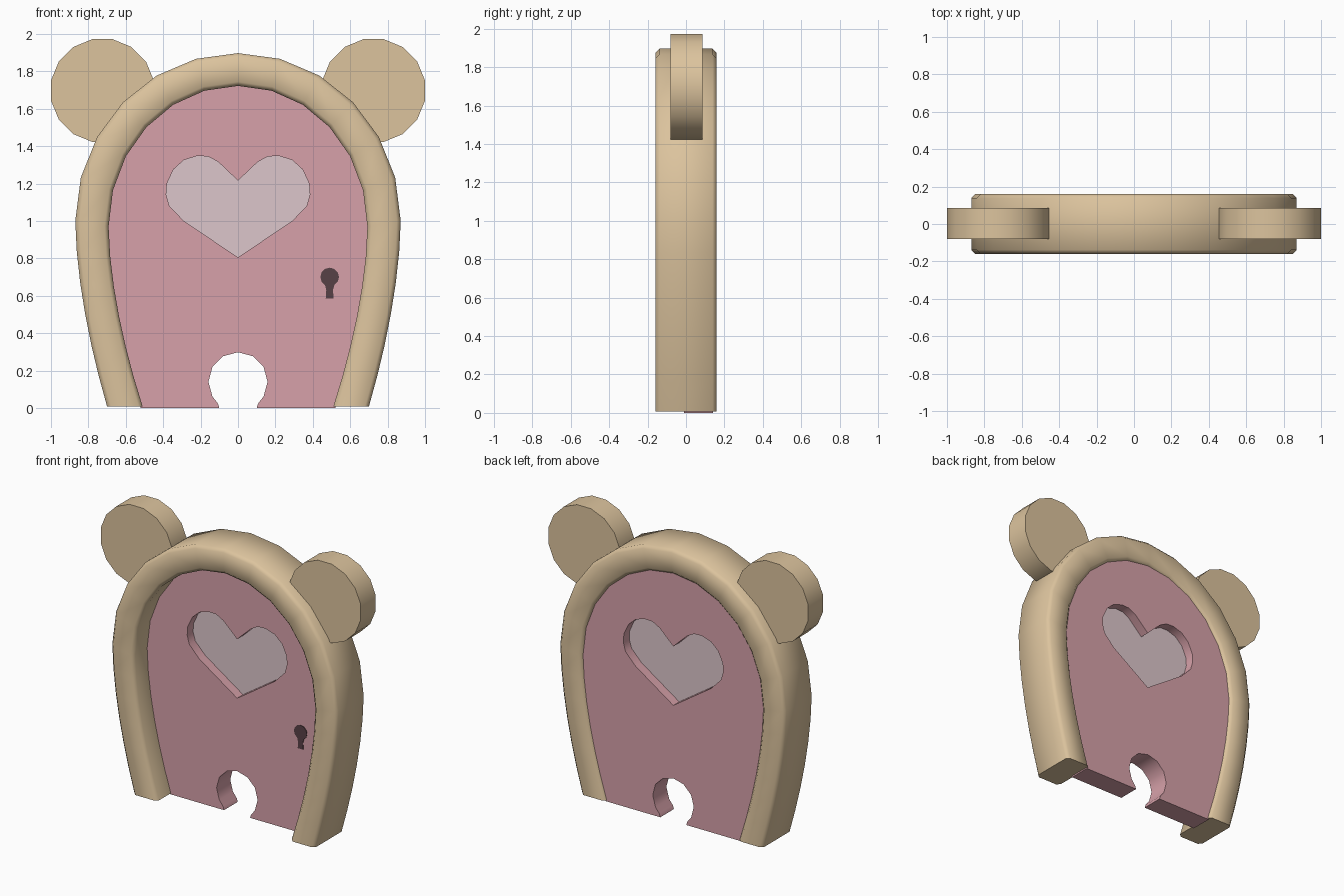
import bpy, bmesh, math
from mathutils import Vector

if "Cube" in bpy.data.objects:
    bpy.data.objects.remove(bpy.data.objects["Cube"])


def material(name, r, g, b):
    m = bpy.data.materials.new(name)
    m.diffuse_color = (*[(c / 255) ** 2.2 for c in (r, g, b)], 1)
    m.use_nodes = True
    m.node_tree.nodes["Principled BSDF"].inputs["Base Color"].default_value = m.diffuse_color
    return m


tan = material("tan wood", 219, 194, 156)
pink = material("dusty pink", 214, 160, 168)
glass = material("pale lilac glass", 219, 197, 202)
dark = material("dark brown", 88, 67, 72)


def finish(name, bm, mat, angle=40):
    bmesh.ops.recalc_face_normals(bm, faces=bm.faces[:])
    me = bpy.data.meshes.new(name)
    bm.to_mesh(me)
    bm.free()
    me.materials.append(mat)
    ob = bpy.data.objects.new(name, me)
    bpy.context.collection.objects.link(ob)
    bpy.ops.object.select_all(action='DESELECT')
    ob.select_set(True)
    bpy.context.view_layer.objects.active = ob
    bpy.ops.object.shade_smooth_by_angle(angle=math.radians(angle))
    return ob


def plate(name, loops, y0, y1, mat):
    """Flat plate in the xz plane; loops after the first are holes."""
    bm = bmesh.new()
    for loop in loops:
        vs = [bm.verts.new((x, y0, z)) for x, z in loop]
        for a, b in zip(vs, vs[1:] + vs[:1]):
            bm.edges.new((a, b))
    bmesh.ops.triangle_fill(bm, edges=bm.edges[:], use_beauty=True,
                            normal=(0, -1, 0))
    ext = bmesh.ops.extrude_face_region(bm, geom=bm.faces[:], use_keep_orig=True)
    bmesh.ops.translate(bm, vec=(0, y1 - y0, 0),
                        verts=[g for g in ext['geom'] if isinstance(g, bmesh.types.BMVert)])
    return finish(name, bm, mat)


def circle(cx, cz, r, n, offset=0.0):
    return [(cx + r * math.cos(math.tau * (i + offset) / n),
             cz + r * math.sin(math.tau * (i + offset) / n)) for i in range(n)]


def arch(foot, half, spring, top, base):
    """Arch outline from right foot over the top to left foot."""
    right = []
    for i in range(6):
        t = i / 6
        right.append((half - (half - foot) * (1 - t) ** 1.7, base + (spring - base) * t))
    for i in range(6):
        a = math.radians(15 * i)
        right.append((half * math.cos(a), spring + (top - spring) * math.sin(a)))
    return right + [(0, top)] + [(-x, z) for x, z in reversed(right)]


# Arched frame: bevelled rectangle swept between inner and outer outlines
outer = arch(0.70, 0.87, 1.0, 1.897, 0.008)
inner = arch(0.51, 0.692, 0.97, 1.722, 0.008)
D, B = 0.16, 0.022
bm = bmesh.new()
rings = []
for (ox, oz), (ix, iz) in zip(outer, inner):
    o, i = Vector((ox, 0, oz)), Vector((ix, 0, iz))
    k = B / (o - i).length
    section = [(k, -D), (1 - k, -D), (1, -D + B), (1, D - B),
               (1 - k, D), (k, D), (0, D - B), (0, -D + B)]
    rings.append([bm.verts.new(i.lerp(o, u) + Vector((0, y, 0))) for u, y in section])
for r0, r1 in zip(rings, rings[1:]):
    for j in range(8):
        bm.faces.new((r0[j], r0[(j + 1) % 8], r1[(j + 1) % 8], r1[j]))
bm.faces.new(rings[0])
bm.faces.new(rings[-1])
finish("arched_frame", bm, tan, 60)

# Round ears
for side, name in ((-1, "left_ear"), (1, "right_ear")):
    plate(name, [circle(side * 0.725, 1.697, 0.28, 16, 0.5)], -0.08, 0.085, tan)

# Door panel with heart window and round-topped pet hole
half_heart = [(0.105, 1.315), (0.16, 1.345), (0.22, 1.347), (0.29, 1.325),
              (0.345, 1.275), (0.38, 1.2), (0.384, 1.14), (0.367, 1.08), (0.29, 1.0)]
heart = [(0, 1.215)] + half_heart + [(0, 0.805)] + [(-x, z) for x, z in reversed(half_heart)]
hole = [(0.10, 0)] + [(0.158 * math.cos(math.radians(a)), 0.14 + 0.158 * math.sin(math.radians(a)))
                      for a in (-47, -30, 0, 30, 60, 90, 120, 150, 180, 210, 227)] + [(-0.10, 0)]
door = arch(0.52, 0.70, 0.97, 1.73, 0.0)
plate("door_panel", [door + hole[::-1], heart], -0.01, 0.14, pink)

# Heart window pane
plate("heart_window", [heart], 0.055, 0.075, glass)

# Keyhole plate: round top with flared slot
keyhole = [(0.49 + 0.05 * math.sin(math.radians(a)), 0.70 + 0.05 * math.cos(math.radians(a)))
           for a in range(-150, 151, 30)] + [(0.508, 0.63), (0.511, 0.585), (0.469, 0.585), (0.472, 0.63)]
plate("keyhole", [keyhole], -0.014, -0.008, dark)
